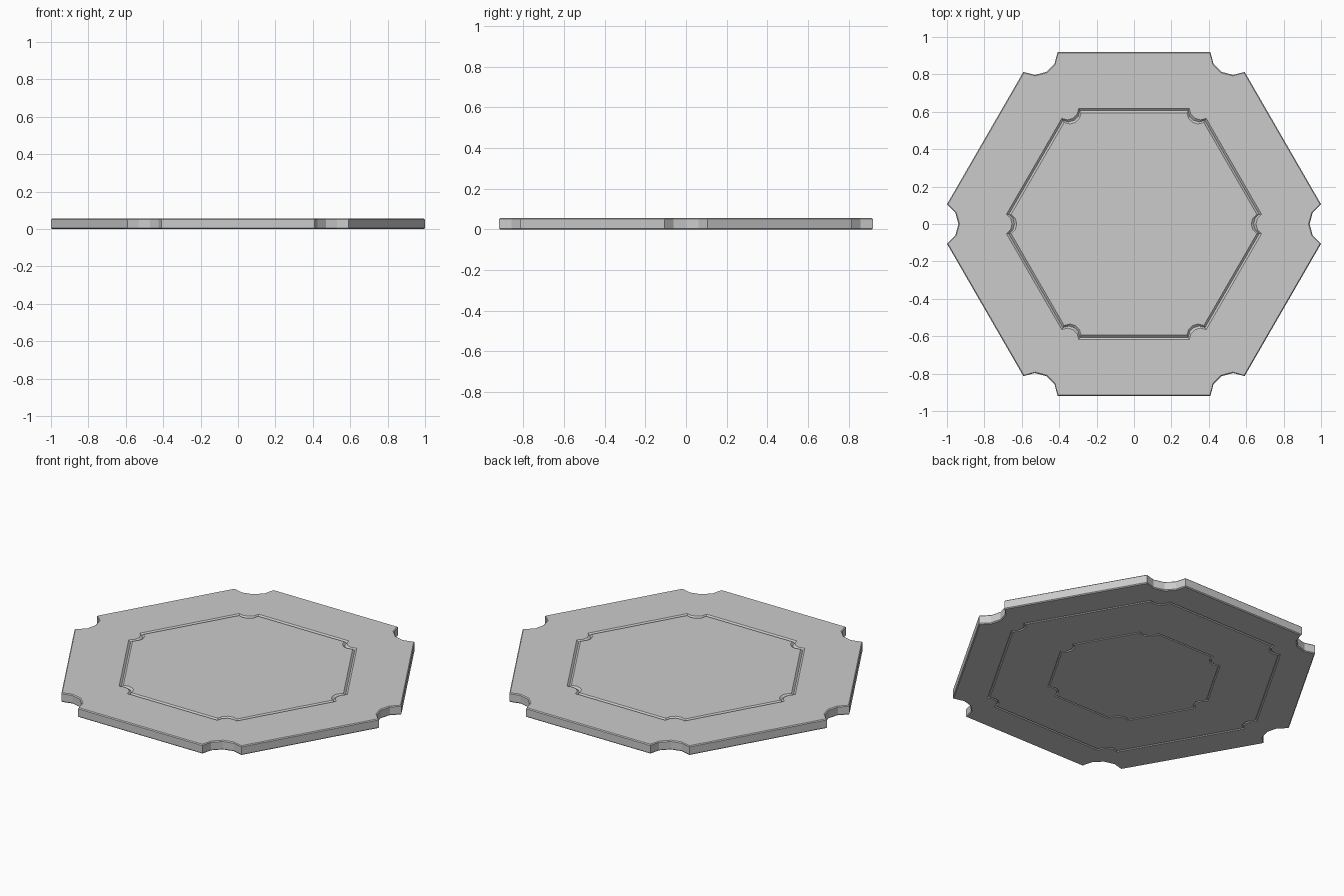
import bpy, bmesh
from math import cos, sin, pi, sqrt
from mathutils import Matrix, Vector

if "Cube" in bpy.data.objects:
    bpy.data.objects.remove(bpy.data.objects["Cube"])

HEIGHT = 0.055
CHAMFER = 0.005
NOTCH = 0.122             # radius of the scoop cut from each plate corner
RADIUS = 1 + NOTCH / 2    # hexagon corner radius before the scoops


def ring(bm, radius, notch, z):
    """Hexagon outline with a four-segment scoop at every corner."""
    verts = []
    for k in range(6):
        turn = Matrix.Rotation(k * pi / 3, 3, 'Z')
        for i in range(5):
            a = pi * 4 / 3 - i * pi / 6
            p = Vector((radius + notch * cos(a), notch * sin(a), z))
            verts.append(bm.verts.new(turn @ p))
    return verts


def groove(radius, width, depth, z):
    """Profile of a small V groove, outer edge to inner edge."""
    w = width / sqrt(3)   # half width measured along the corner radius
    return [(radius, 0.06, z), (radius - w, 0.06, z + depth),
            (radius - 2 * w, 0.06, z)]


# Radial profile: underside centre, outer wall, then top centre
c = CHAMFER / cos(pi / 6)
profile = groove(0.505, 0.010, 0.006, 0)[::-1]
profile += groove(0.85, 0.012, 0.006, 0)[::-1]
profile += [(RADIUS - c, NOTCH, 0), (RADIUS, NOTCH, CHAMFER),
            (RADIUS, NOTCH, HEIGHT - CHAMFER), (RADIUS - c, NOTCH, HEIGHT)]
profile += groove(0.712, 0.022, -0.010, HEIGHT)

# Skin the rings and cap both ends
bm = bmesh.new()
rings = [ring(bm, *p) for p in profile]
for lower, upper in zip(rings, rings[1:]):
    n = len(lower)
    for i in range(n):
        j = (i + 1) % n
        bm.faces.new((lower[i], lower[j], upper[j], upper[i]))
bm.faces.new(rings[0][::-1])
bm.faces.new(rings[-1])
bmesh.ops.recalc_face_normals(bm, faces=bm.faces)

mesh = bpy.data.meshes.new("hexagonal_floor_plate")
bm.to_mesh(mesh)
bm.free()
plate = bpy.data.objects.new("hexagonal_floor_plate", mesh)
bpy.context.collection.objects.link(plate)
